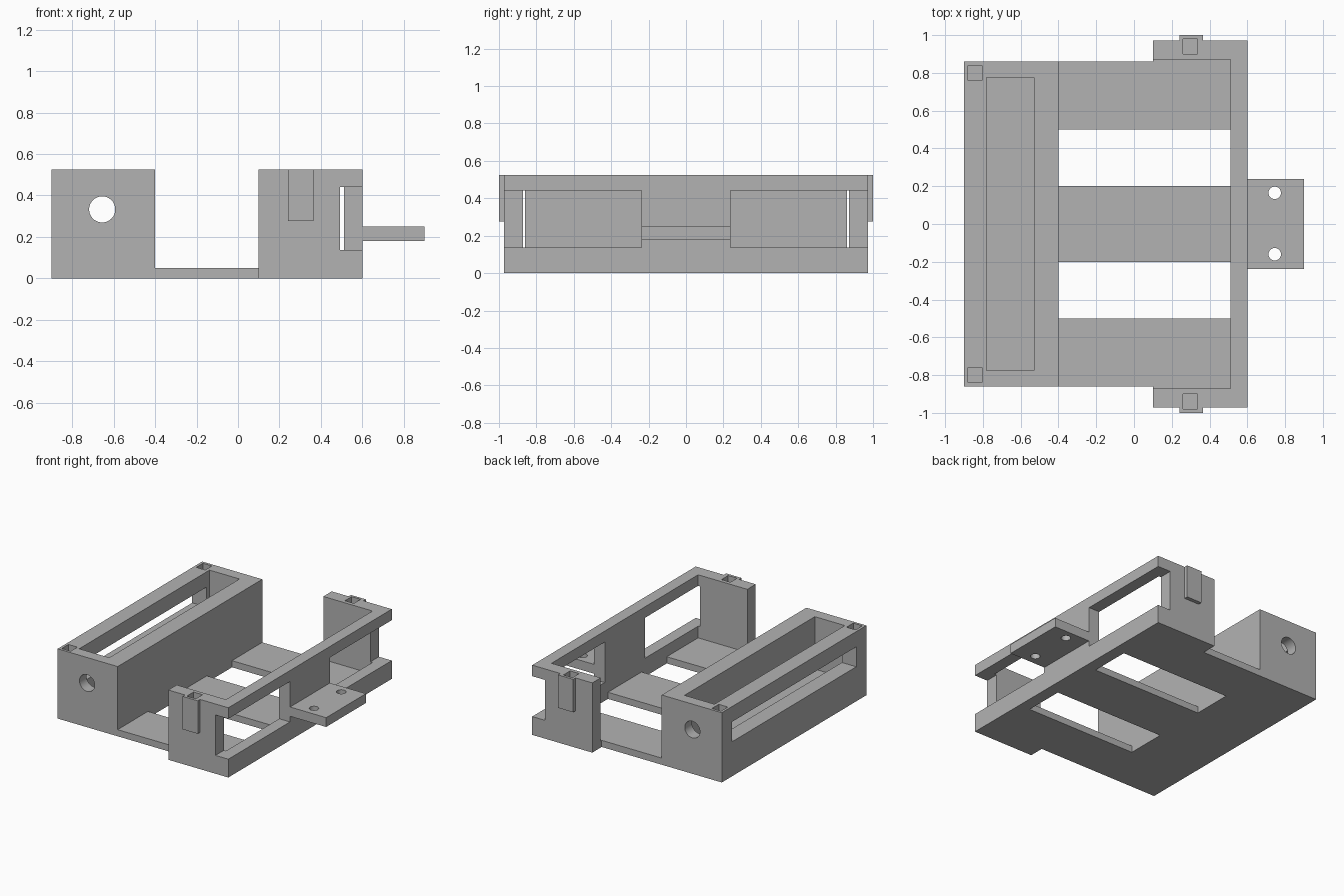
import bpy
import bmesh

if "Cube" in bpy.data.objects:
    bpy.data.objects.remove(bpy.data.objects["Cube"], do_unlink=True)

grey = bpy.data.materials.new("plain grey")
grey.use_nodes = True
grey.diffuse_color = (0.45, 0.45, 0.45, 1)
grey.node_tree.nodes["Principled BSDF"].inputs["Base Color"].default_value = (0.45, 0.45, 0.45, 1)


def prism(name, outline, z0, z1):
    """Extrude an xy outline from z0 to z1."""
    bm = bmesh.new()
    face = bm.faces.new([bm.verts.new((x, y, z0)) for x, y in outline])
    top = bmesh.ops.extrude_face_region(bm, geom=[face])["geom"]
    verts = [v for v in top if isinstance(v, bmesh.types.BMVert)]
    bmesh.ops.translate(bm, vec=(0, 0, z1 - z0), verts=verts)
    bmesh.ops.recalc_face_normals(bm, faces=bm.faces)
    mesh = bpy.data.meshes.new(name)
    bm.to_mesh(mesh)
    bm.free()
    mesh.materials.append(grey)
    obj = bpy.data.objects.new(name, mesh)
    bpy.context.collection.objects.link(obj)
    return obj


def box(name, x, y, z):
    outline = [(x[0], y[0]), (x[1], y[0]), (x[1], y[1]), (x[0], y[1])]
    return prism(name, outline, *z)


def cylinder(name, radius, depth, location, rotation=(0, 0, 0)):
    bpy.ops.mesh.primitive_cylinder_add(vertices=48, radius=radius, depth=depth,
                                        location=location, rotation=rotation)
    obj = bpy.context.object
    obj.name = name
    obj.data.materials.append(grey)
    return obj


def combine(target, tool, operation="DIFFERENCE"):
    """Apply a boolean and discard the tool."""
    mod = target.modifiers.new("boolean", "BOOLEAN")
    mod.operation, mod.object, mod.solver = operation, tool, "EXACT"
    bpy.ops.object.select_all(action="DESELECT")
    bpy.context.view_layer.objects.active = target
    target.select_set(True)
    bpy.ops.object.modifier_apply(modifier=mod.name)
    bpy.data.objects.remove(tool, do_unlink=True)


def mirrored(a, b):
    return [(a, b), (-b, -a)]


HEIGHT = 0.525

# Tall housing: open cavity, long side slot, round end holes, corner pockets
housing = box("housing", (-0.9, -0.4), (-0.86, 0.86), (0, HEIGHT))
combine(housing, box("cavity", (-0.78, -0.53), (-0.775, 0.775), (0.13, 0.7)))
combine(housing, box("slot", (-1, -0.7), (-0.74, 0.74), (0.26, 0.41)))
combine(housing, cylinder("end_hole", 0.063, 3, (-0.655, 0, 0.333), (1.570796, 0, 0)))
for span in mirrored(0.76, 0.84):
    combine(housing, box("pocket", (-0.88, -0.805), span, (0.3, 0.7)))

# Floor plate with two rectangular openings
half = [(-0.4, 0.86), (0.1, 0.86), (0.1, 0.872), (0.51, 0.872)]
floor = prism("floor_plate", half + [(x, -y) for x, y in reversed(half)], 0, 0.05)
for span in mirrored(0.2, 0.5):
    combine(floor, box("opening", (-0.4, 0.6), span, (-0.1, 0.2)))

# Bracket-shaped end frame: side walls, rails and centre wall
half = [(0.6, 0.972), (0.1, 0.972), (0.1, 0.872), (0.51, 0.872)]
frame = prism("end_frame", half + [(x, -y) for x, y in reversed(half)], 0, HEIGHT)
for span in mirrored(0.238, 1.1):
    combine(frame, box("window", (0.493, 0.7), span, (0.138, 0.442)))

# Outer lugs with pockets
for span in mirrored(0.95, 1.0):
    combine(frame, box("lug", (0.24, 0.365), span, (0.277, HEIGHT)), "UNION")
for span in mirrored(0.9, 0.98):
    combine(frame, box("pocket", (0.26, 0.335), span, (0.3, 0.7)))

# Mounting tongue with two screw holes
tongue = box("mounting_tongue", (0.6, 0.9), (-0.237, 0.237), (0.18, 0.25))
for y in (-0.16, 0.165):
    combine(tongue, cylinder("screw_hole", 0.033, 1, (0.745, y, 0.2)))

# Smooth the round holes only
bpy.ops.object.select_all(action="DESELECT")
for obj in (housing, tongue):
    obj.select_set(True)
bpy.context.view_layer.objects.active = housing
bpy.ops.object.shade_smooth_by_angle(angle=0.5)
